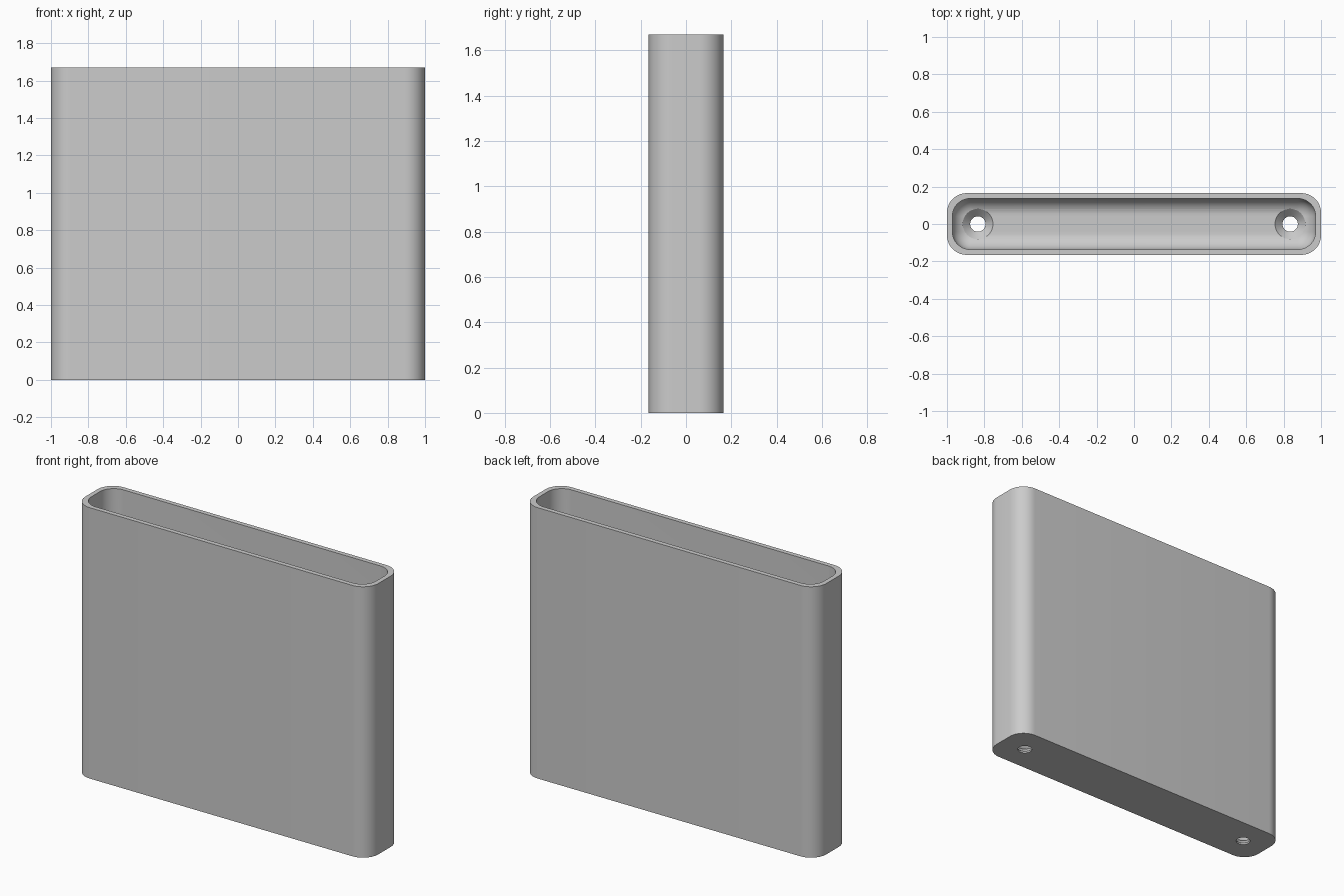
import bpy, bmesh
from math import pi, sin, cos

cube = bpy.data.objects.get("Cube")
if cube:
    bpy.data.objects.remove(cube, do_unlink=True)

HALF_X, HALF_Y, HEIGHT = 1.0, 0.165, 1.67
WALL, FLOOR, CORNER, FILLET = 0.029, 0.05, 0.105, 0.09
HOLE_X, HOLE_R, SINK_R = 0.835, 0.041, 0.081
STEPS = 12

grey = bpy.data.materials.new("light grey")
grey.use_nodes = True
colour = (0.6, 0.6, 0.6, 1)
grey.diffuse_color = colour
grey.node_tree.nodes["Principled BSDF"].inputs["Base Color"].default_value = colour


def rounded_ring(bm, hx, hy, r, z):
    """Ring of vertices around a rounded rectangle."""
    ring = []
    for k, (sx, sy) in enumerate([(1, 1), (-1, 1), (-1, -1), (1, -1)]):
        for i in range(STEPS + 1):
            a = (k + i / STEPS) * pi / 2
            ring.append(bm.verts.new((sx * (hx - r) + r * cos(a),
                                      sy * (hy - r) + r * sin(a), z)))
    return ring


def circle_ring(bm, x, r, z, n=48):
    return [bm.verts.new((x + r * cos(2 * pi * i / n), r * sin(2 * pi * i / n), z))
            for i in range(n)]


def loft(bm, rings):
    """Skin the rings in order and cap both ends."""
    for a, b in zip(rings, rings[1:]):
        for i in range(len(a)):
            j = (i + 1) % len(a)
            bm.faces.new((a[i], a[j], b[j], b[i]))
    bm.faces.new(rings[0][::-1])
    bm.faces.new(rings[-1])
    bmesh.ops.recalc_face_normals(bm, faces=bm.faces)


def finish(bm, name):
    mesh = bpy.data.meshes.new(name)
    bm.to_mesh(mesh)
    bm.free()
    mesh.materials.append(grey)
    obj = bpy.data.objects.new(name, mesh)
    bpy.context.collection.objects.link(obj)
    return obj


# Sleeve: outer wall up, rim, inner wall down, filleted floor
bm = bmesh.new()
inner_x, inner_y, inner_r = HALF_X - WALL, HALF_Y - WALL, 0.095
rings = [rounded_ring(bm, HALF_X, HALF_Y, CORNER, z) for z in (0, HEIGHT)]
rings.append(rounded_ring(bm, inner_x, inner_y, inner_r, HEIGHT))
for i in range(STEPS + 1):
    a = i / STEPS * pi / 2
    d = FILLET * (1 - cos(a))
    rings.append(rounded_ring(bm, inner_x - d, inner_y - d, inner_r - d,
                              FLOOR + FILLET * (1 - sin(a))))
loft(bm, rings)
sleeve = finish(bm, "sleeve")

# Countersunk screw holes through the floor
for side, label in ((-1, "right"), (1, "left")):
    bm = bmesh.new()
    profile = [(HOLE_R, -0.1), (HOLE_R, FLOOR - SINK_R + HOLE_R),
               (SINK_R, FLOOR), (SINK_R, FLOOR + 0.15)]
    loft(bm, [circle_ring(bm, side * HOLE_X, r, z) for r, z in profile])
    cutter = finish(bm, label + "_hole_cutter")
    cutter.hide_render = True
    cutter.hide_set(True)
    cut = sleeve.modifiers.new(label + "_hole", 'BOOLEAN')
    cut.operation = 'DIFFERENCE'
    cut.solver = 'EXACT'
    cut.object = cutter

# Apply the cuts, then smooth the curved walls
bpy.ops.object.select_all(action='DESELECT')
sleeve.select_set(True)
bpy.context.view_layer.objects.active = sleeve
for modifier in list(sleeve.modifiers):
    bpy.ops.object.modifier_apply(modifier=modifier.name)
for obj in list(bpy.data.objects):
    if obj.name.endswith("_hole_cutter"):
        bpy.data.objects.remove(obj, do_unlink=True)
bpy.ops.object.shade_smooth_by_angle(angle=pi / 6)
